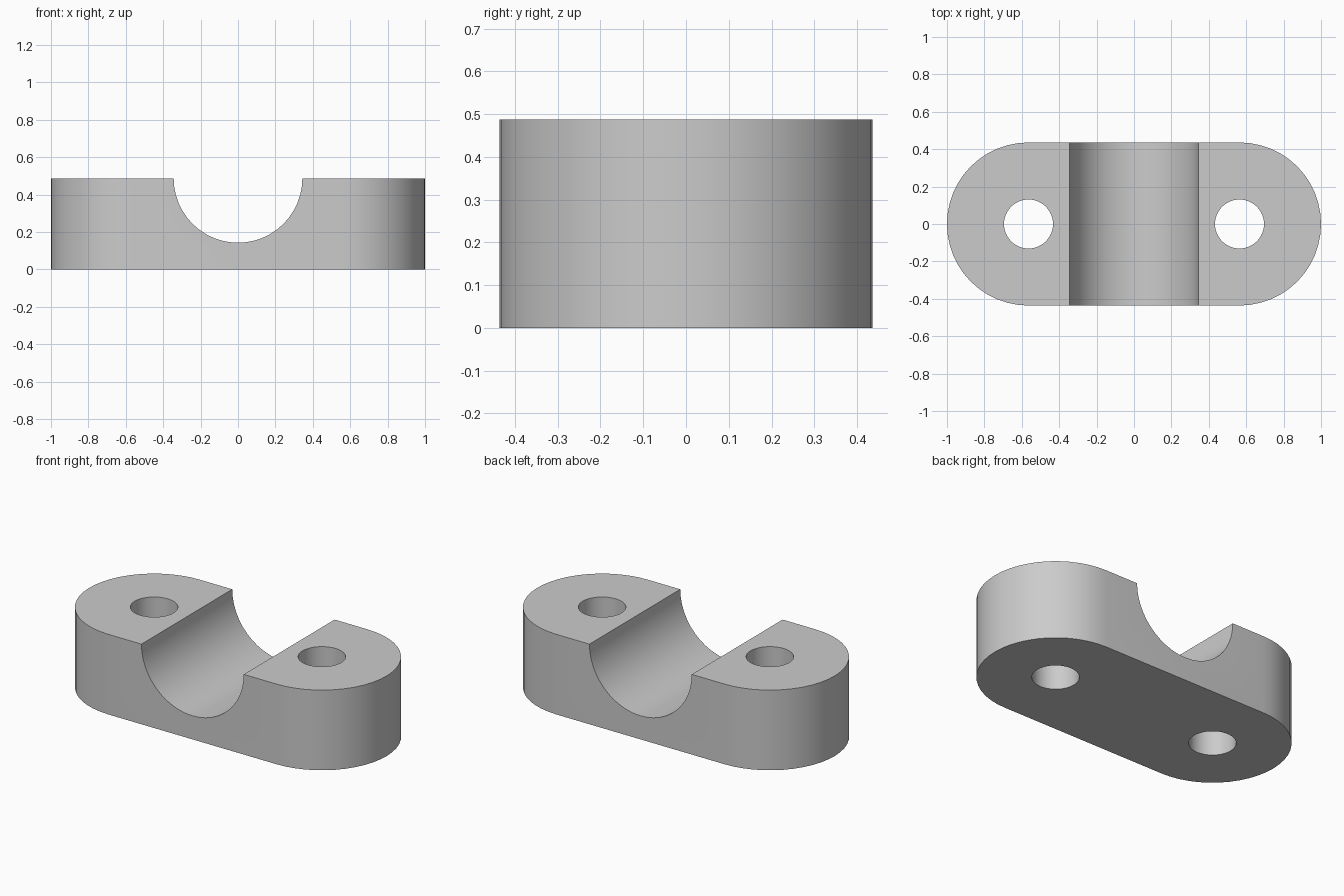
import bpy
import bmesh
from math import sin, cos, pi
from mathutils import Vector

cube = bpy.data.objects.get("Cube")
if cube:
    bpy.data.objects.remove(cube, do_unlink=True)

HEIGHT = 0.487
END_R = 0.436          # rounded ends, also half the depth
HOLE_X = 1 - END_R     # hole and end centres
HOLE_R = 0.131
GROOVE_R = 0.344
STEPS = 24

grey = bpy.data.materials.new("plain grey")
grey.use_nodes = True
colour = (0.6, 0.6, 0.6, 1)
grey.diffuse_color = colour
grey.node_tree.nodes["Principled BSDF"].inputs["Base Color"].default_value = colour


def arc(cx, cy, radius, start, sweep, steps=STEPS):
    """Points along an arc, both ends included."""
    angles = [start + sweep * i / steps for i in range(steps + 1)]
    return [(cx + radius * cos(a), cy + radius * sin(a)) for a in angles]


def prism(name, outline, place, depth):
    """Extrude a closed outline, placed in space by a function, along depth."""
    bm = bmesh.new()
    face = bm.faces.new([bm.verts.new(place(u, v)) for u, v in outline])
    extruded = bmesh.ops.extrude_face_region(bm, geom=[face])["geom"]
    verts = [g for g in extruded if isinstance(g, bmesh.types.BMVert)]
    bmesh.ops.translate(bm, vec=Vector(depth), verts=verts)
    bmesh.ops.recalc_face_normals(bm, faces=bm.faces)
    mesh = bpy.data.meshes.new(name)
    bm.to_mesh(mesh)
    bm.free()
    mesh.materials.append(grey)
    obj = bpy.data.objects.new(name, mesh)
    bpy.context.collection.objects.link(obj)
    return obj


def cut(target, cutter):
    """Subtract a cutter from the target and discard it."""
    bpy.context.view_layer.objects.active = target
    mod = target.modifiers.new("cut", "BOOLEAN")
    mod.operation = "DIFFERENCE"
    mod.solver = "EXACT"
    mod.object = cutter
    cutter.hide_render = True
    bpy.ops.object.modifier_apply(modifier=mod.name)
    bpy.data.objects.remove(cutter, do_unlink=True)


# Clamp body: slab with two rounded ends
body_outline = arc(HOLE_X, 0, END_R, -pi / 2, pi) + arc(-HOLE_X, 0, END_R, pi / 2, pi)
body = prism("clamp_body", body_outline, lambda u, v: (u, v, 0), (0, 0, HEIGHT))

# Half-round groove running front to back, open at the top
groove_outline = arc(0, HEIGHT, GROOVE_R, pi, pi)
groove_outline += [(GROOVE_R, HEIGHT + 0.2), (-GROOVE_R, HEIGHT + 0.2)]
cut(body, prism("groove_cutter", groove_outline, lambda u, v: (u, -0.6, v), (0, 1.2, 0)))

# Bolt hole through each end
for side in (-1, 1):
    hole_outline = arc(side * HOLE_X, 0, HOLE_R, 0, 2 * pi, 2 * STEPS)[:-1]
    cut(body, prism("hole_cutter", hole_outline, lambda u, v: (u, v, -0.1), (0, 0, HEIGHT + 0.2)))

# Smooth curved walls, crisp rims
bpy.ops.object.select_all(action="DESELECT")
body.select_set(True)
bpy.context.view_layer.objects.active = body
bpy.ops.object.shade_smooth_by_angle(angle=pi / 6)
